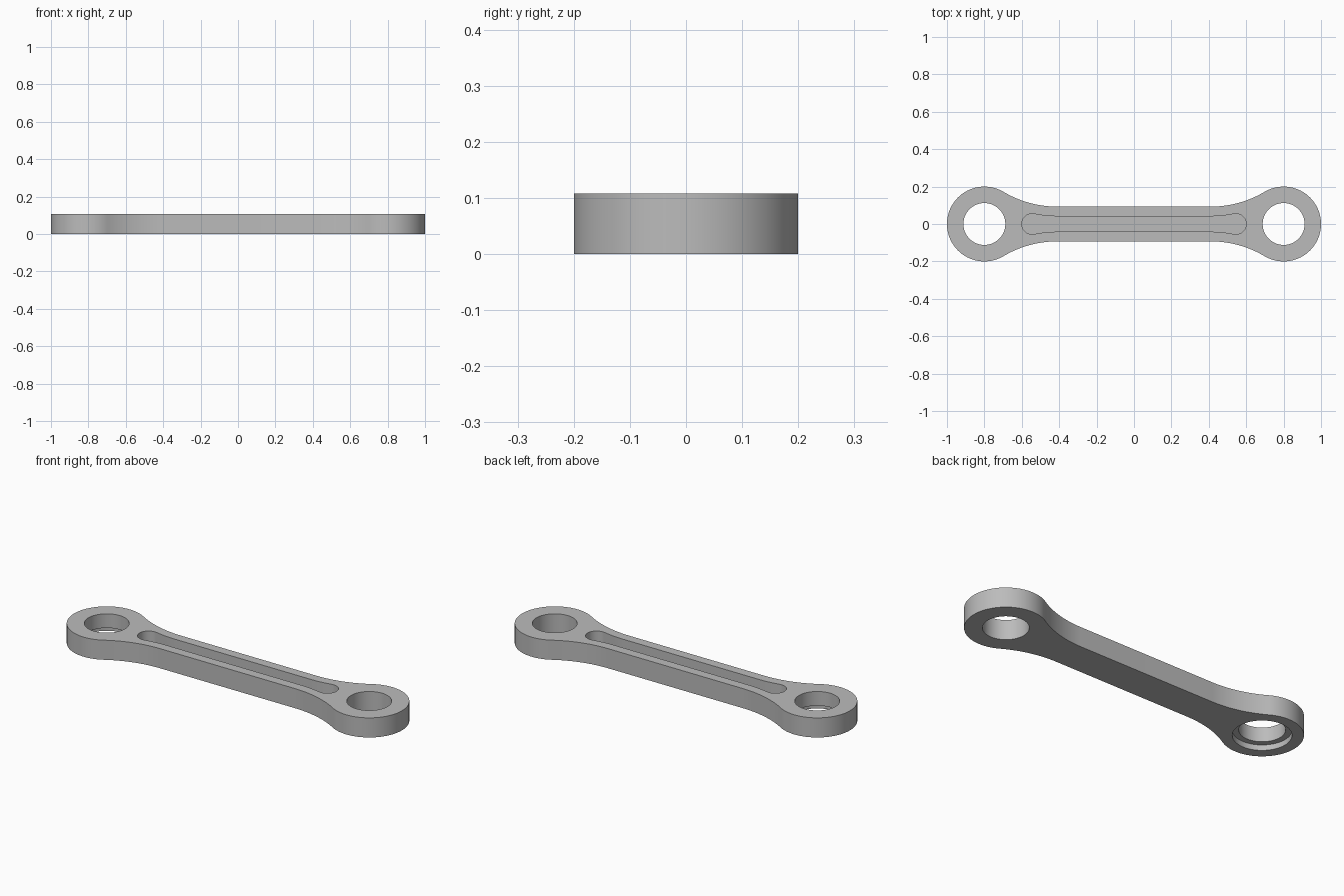
import bpy
import bmesh
from math import atan2, cos, hypot, pi, sin

cube = bpy.data.objects.get("Cube")
if cube:
    bpy.data.objects.remove(cube, do_unlink=True)

THICK = 0.108
EYE_X = 0.8
NECK = (0.41, 0.657)       # centre of the concave neck arc

steel = bpy.data.materials.new("plain grey")
steel.use_nodes = True
GREY = (0.5, 0.5, 0.5, 1)
steel.diffuse_color = GREY
steel.node_tree.nodes["Principled BSDF"].inputs["Base Color"].default_value = GREY


def arc(cx, cy, r, a, b, steps):
    return [(cx + r * cos(a + (b - a) * i / steps),
             cy + r * sin(a + (b - a) * i / steps)) for i in range(steps + 1)]


def dogbone(end_x):
    """Round ends joined to a straight shank by arcs tangent to both."""
    nx, ny = NECK
    return lambda end_r: mirror_outline(
        arc(nx, ny, hypot(end_x - nx, ny) - end_r, -pi / 2, atan2(-ny, end_x - nx), 20)
        + arc(end_x, 0, end_r, atan2(ny, nx - end_x), 0, 40)[1:])


def mirror_outline(quarter):
    # the quarter runs from the shank to the tip on the x axis
    half = quarter + [(x, -y) for x, y in reversed(quarter[:-1])]
    return half + [(-x, y) for x, y in reversed(half)]


def prism(name, outline, z0, z1):
    bm = bmesh.new()
    face = bm.faces.new([bm.verts.new((x, y, z0)) for x, y in outline])
    new = bmesh.ops.extrude_face_region(bm, geom=[face])["geom"]
    bmesh.ops.translate(bm, vec=(0, 0, z1 - z0),
                        verts=[v for v in new if isinstance(v, bmesh.types.BMVert)])
    bmesh.ops.recalc_face_normals(bm, faces=bm.faces)
    mesh = bpy.data.meshes.new(name)
    bm.to_mesh(mesh)
    bm.free()
    mesh.materials.append(steel)
    obj = bpy.data.objects.new(name, mesh)
    bpy.context.collection.objects.link(obj)
    return obj


def circle(x, r):
    return arc(x, 0, r, 0, 2 * pi, 72)[:-1]


# Link body with an eye at each end
link = prism("connecting_link", dogbone(EYE_X)(0.2), 0, THICK)

# Two through bores, a shallow counterbore underneath, a pocket on top
cutters = [
    prism("left_bore", circle(EYE_X, 0.112), -0.1, 0.2),
    prism("right_bore", circle(-EYE_X, 0.112), -0.1, 0.2),
    prism("right_counterbore", circle(-EYE_X, 0.143), -0.1, 0.03),
    prism("shank_pocket", dogbone(0.545)(0.055), THICK - 0.06, 0.2),
]
bpy.ops.object.select_all(action="DESELECT")
link.select_set(True)
bpy.context.view_layer.objects.active = link
for cutter in cutters:
    cutter.hide_render = True
    mod = link.modifiers.new(cutter.name, "BOOLEAN")
    mod.operation = "DIFFERENCE"
    mod.solver = "EXACT"
    mod.object = cutter
    bpy.ops.object.modifier_apply(modifier=mod.name)
    bpy.data.objects.remove(cutter, do_unlink=True)

bpy.ops.object.shade_smooth_by_angle(angle=pi / 6)
